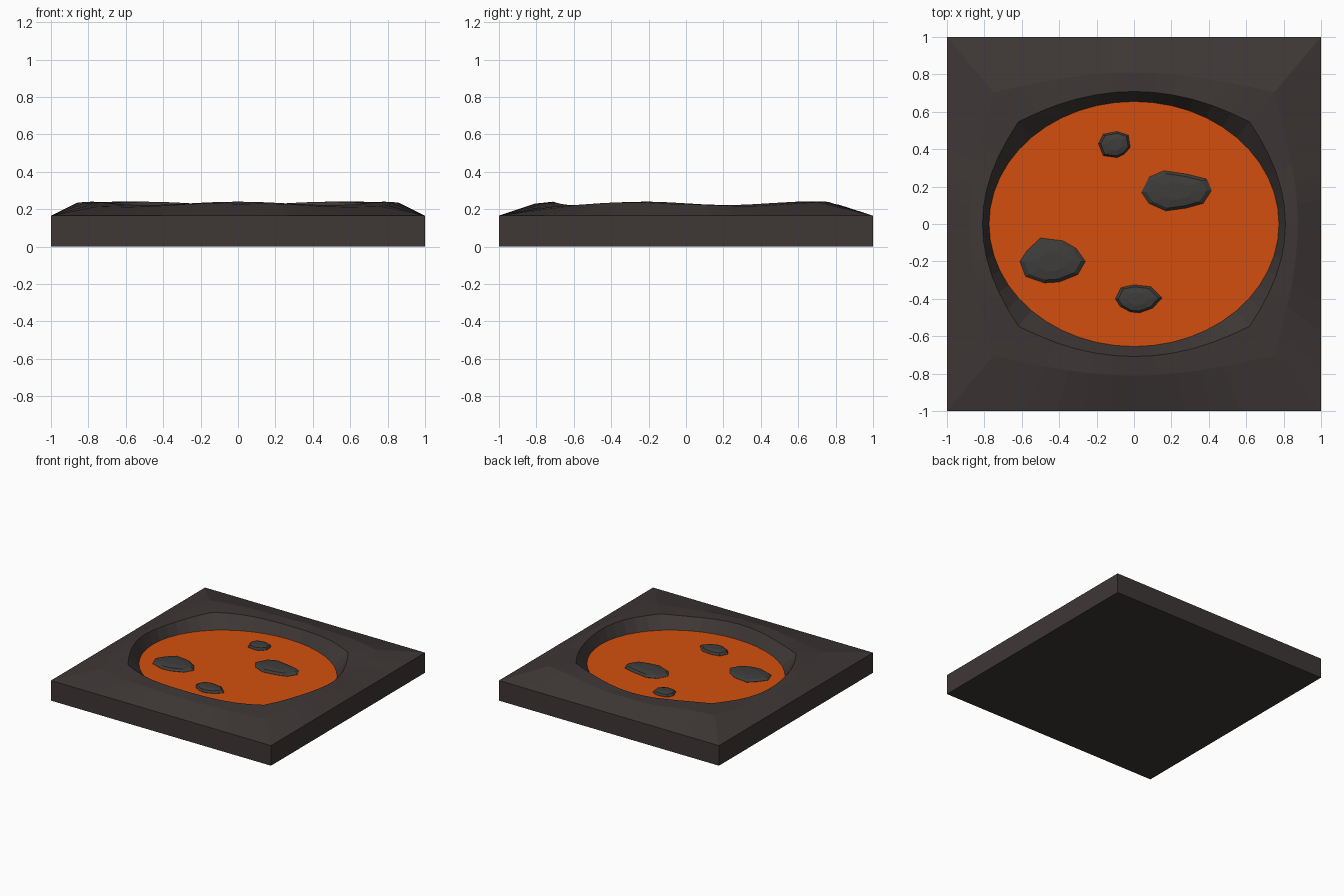
import bpy, math

if "Cube" in bpy.data.objects:
    bpy.data.objects.remove(bpy.data.objects["Cube"])

N = 48                 # segments around the pool
RX, RY = 0.775, 0.655  # lava pool radii
LAVA_Z = 0.14


def srgb(r, g, b):
    def lin(c):
        c /= 255
        return c / 12.92 if c <= 0.04045 else ((c + 0.055) / 1.055) ** 2.4
    return (lin(r), lin(g), lin(b), 1)


def material(name, rgb):
    m = bpy.data.materials.new(name)
    m.diffuse_color = srgb(*rgb)
    m.use_nodes = True
    m.node_tree.nodes["Principled BSDF"].inputs["Base Color"].default_value = m.diffuse_color
    return m


def make(name, verts, faces, mat):
    me = bpy.data.meshes.new(name)
    me.from_pydata(verts, [], faces)
    me.materials.append(mat)
    me.update()
    ob = bpy.data.objects.new(name, me)
    bpy.context.collection.objects.link(ob)
    return ob


def loft(name, rings, mat, cap_start=True):
    """Join equal-sized rings with quads; cap the ends."""
    n = len(rings[0])
    verts = [p for r in rings for p in r]
    faces = []
    for k in range(len(rings) - 1):
        for i in range(n):
            j = (i + 1) % n
            faces.append((k * n + i, k * n + j, (k + 1) * n + j, (k + 1) * n + i))
    if cap_start:
        faces.append(tuple(reversed(range(n))))
    last = (len(rings) - 1) * n
    faces.append(tuple(range(last, last + n)))
    return make(name, verts, faces, mat)


basalt = material("dark basalt", (62, 55, 54))
lava = material("orange lava", (212, 79, 14))
crust = material("grey crust", (62, 61, 60))


def blend_ring(f, height):
    """Ring between the pool ellipse (f=0) and the square edge (f=1)."""
    ring = []
    for i in range(N):
        t = 2 * math.pi * i / N
        c, s = math.cos(t), math.sin(t)
        m = max(abs(c), abs(s))
        ring.append((RX * c * (1 - f) + c / m * f,
                     RY * s * (1 - f) + s / m * f, height(t)))
    return ring


# Slab with a raised, wavy rim and a crater
loft("crater_slab", [
    blend_ring(1, lambda t: 0),
    blend_ring(1, lambda t: 0.165),
    blend_ring(0.45, lambda t: 0.226 - 0.016 * math.sin(5 * t) * abs(math.sin(2 * t))),
    blend_ring(0.155, lambda t: 0.231 - 0.009 * math.sin(5 * t)),
    blend_ring(0, lambda t: LAVA_Z),
    blend_ring(0, lambda t: LAVA_Z - 0.03),
], basalt)

# Lava surface
make("lava_pool", blend_ring(0, lambda t: LAVA_Z), [tuple(range(N))], lava)

# Floating crust plates, outlines clockwise from the left tip
plates = {
    "crust_left": [(-.61, -.2), (-.57, -.14), (-.5, -.075), (-.38, -.09), (-.31, -.13),
                   (-.26, -.2), (-.3, -.27), (-.4, -.31), (-.48, -.315), (-.58, -.28)],
    "crust_right": [(.04, .17), (.08, .25), (.16, .285), (.29, .265), (.39, .24),
                    (.415, .18), (.37, .11), (.28, .085), (.17, .07), (.08, .11)],
    "crust_back": [(-.19, .43), (-.165, .48), (-.09, .495), (-.03, .475),
                   (-.02, .41), (-.05, .375), (-.09, .355), (-.165, .365)],
    "crust_front": [(-.1, -.4), (-.07, -.34), (0, -.325), (.09, -.335), (.15, -.395),
                    (.1, -.45), (.03, -.475), (-.02, -.47), (-.075, -.44)],
}
for name, outline in plates.items():
    pts = outline[::-1]
    cx = sum(p[0] for p in pts) / len(pts)
    cy = sum(p[1] for p in pts) / len(pts)

    def ring(k, z):
        return [(cx + (x - cx) * k, cy + (y - cy) * k, z) for x, y in pts]
    loft(name, [ring(0.95, LAVA_Z - 0.015), ring(1, LAVA_Z + 0.002),
                ring(0.86, LAVA_Z + 0.018), ring(0.45, LAVA_Z + 0.026)], crust)
